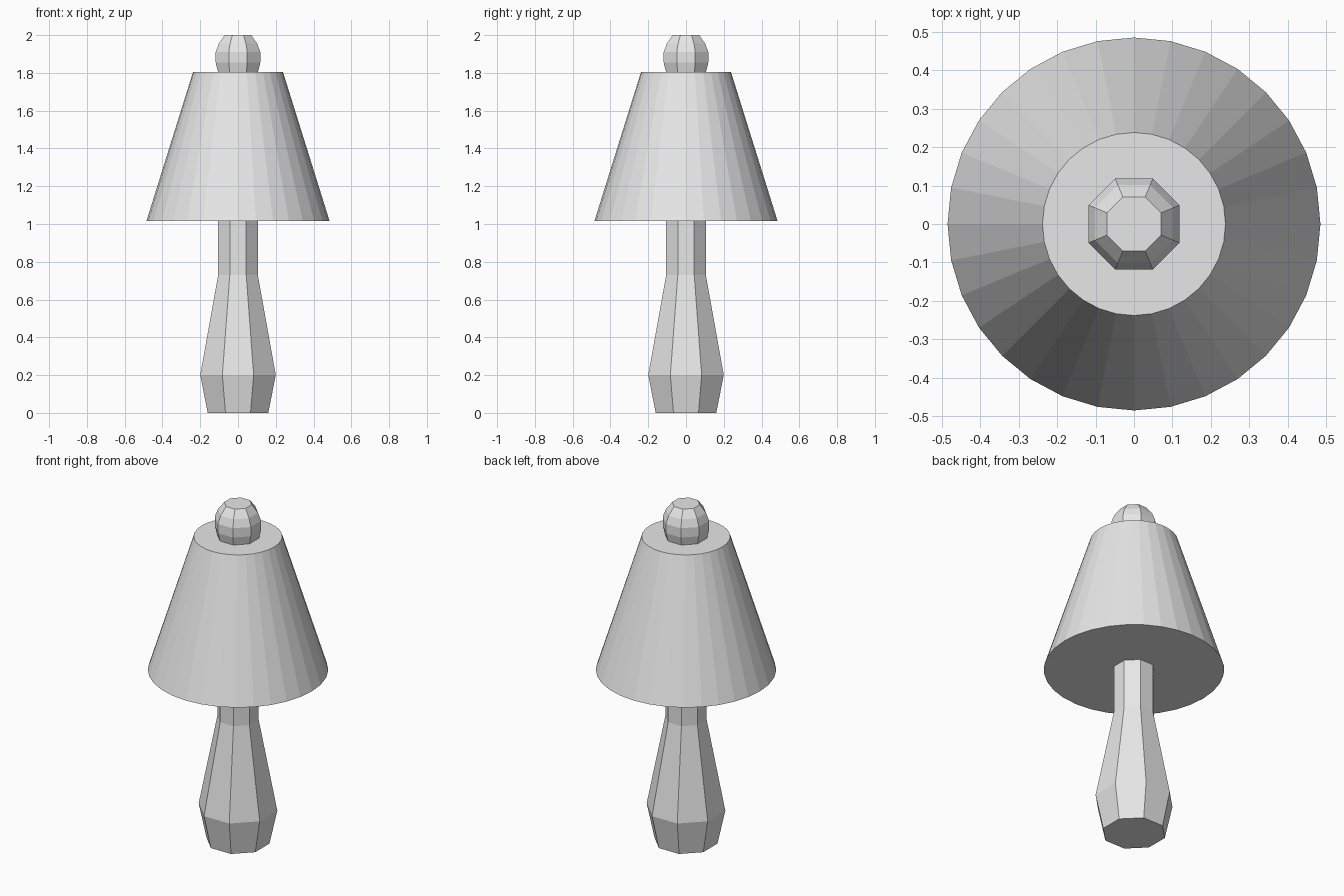
import bpy, bmesh, math

if "Cube" in bpy.data.objects:
    bpy.data.objects.remove(bpy.data.objects["Cube"])

grey = bpy.data.materials.new("light_grey")
grey.diffuse_color = (0.8, 0.8, 0.8, 1)
grey.use_nodes = True
grey.node_tree.nodes["Principled BSDF"].inputs["Base Color"].default_value = grey.diffuse_color


def turned(name, sides, profile, flats_forward):
    """Faceted solid of revolution with capped ends.
    With flats_forward the radii are half widths across the flats."""
    half = math.pi / sides
    turn = half if flats_forward else 0
    scale = 1 / math.cos(half) if flats_forward else 1
    bm = bmesh.new()
    rings = []
    for r, z in profile:
        angles = [2 * half * i + turn for i in range(sides)]
        rings.append([bm.verts.new((r * scale * math.cos(a), r * scale * math.sin(a), z))
                      for a in angles])
    for low, high in zip(rings, rings[1:]):
        for i in range(sides):
            j = (i + 1) % sides
            bm.faces.new((low[i], low[j], high[j], high[i]))
    bm.faces.new(rings[0][::-1])
    bm.faces.new(rings[-1])
    mesh = bpy.data.meshes.new(name)
    bm.to_mesh(mesh)
    bm.free()
    mesh.materials.append(grey)
    obj = bpy.data.objects.new(name, mesh)
    bpy.context.collection.objects.link(obj)
    return obj


# Octagonal base, stem and tapering body in one piece
turned("lamp_base", 8, [(0.16, 0), (0.20, 0.20), (0.105, 0.73), (0.105, 1.03)], True)

# Closed conical shade
turned("lamp_shade", 32, [(0.485, 1.015), (0.238, 1.805)], False)

# Faceted knob on top of the shade
turned("top_knob", 8, [(0.105, 1.80), (0.118, 1.855), (0.118, 1.91),
                       (0.102, 1.955), (0.07, 2.0)], True)
